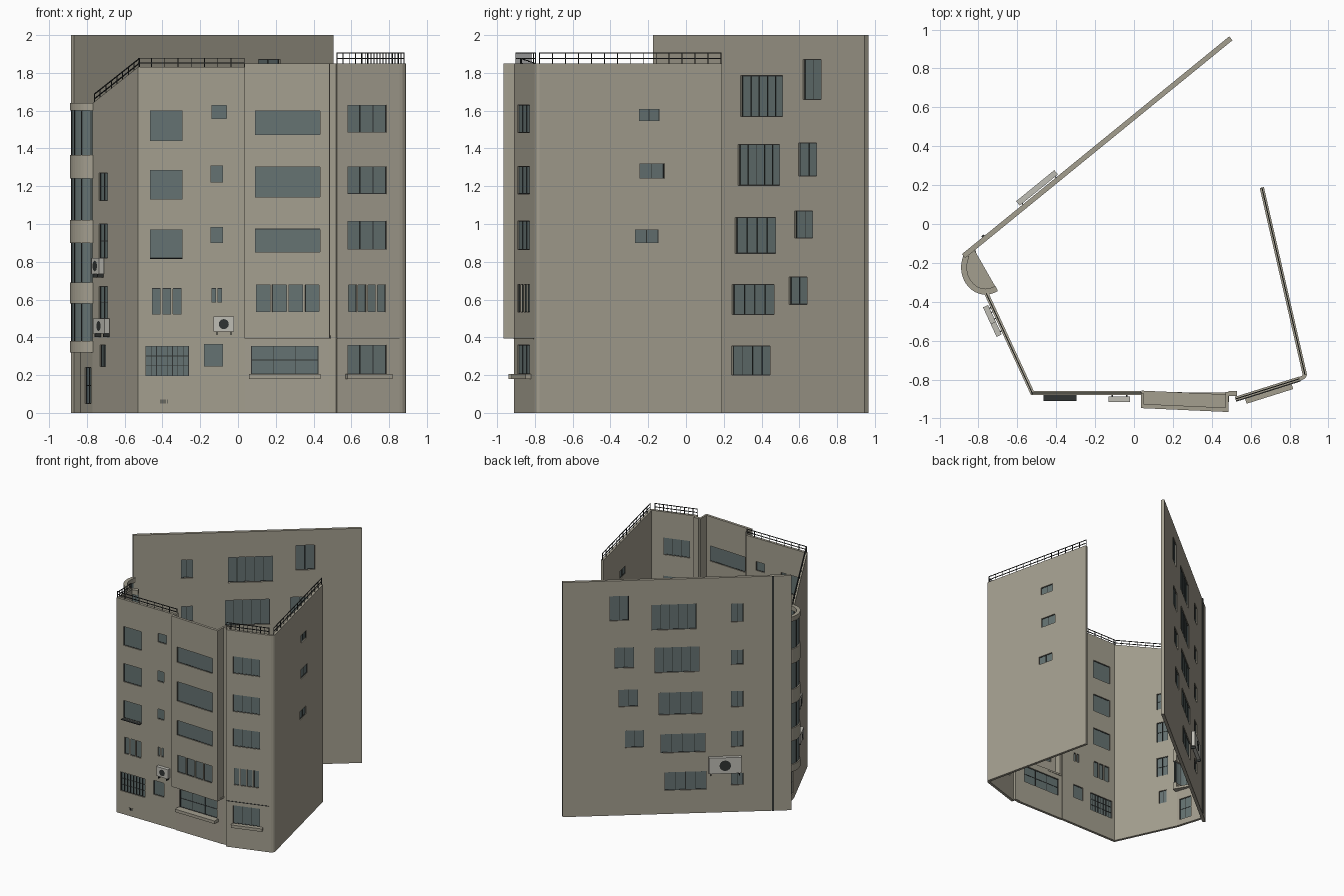
import bpy, bmesh, math
from mathutils import Vector
from mathutils.geometry import interpolate_bezier

cube = bpy.data.objects.get("Cube")
if cube:
    bpy.data.objects.remove(cube, do_unlink=True)


def material(name, rgb):
    m = bpy.data.materials.new(name)
    m.use_nodes = True
    m.diffuse_color = (*rgb, 1)
    m.node_tree.nodes["Principled BSDF"].inputs["Base Color"].default_value = (*rgb, 1)
    return m


PLASTER = material("warm grey plaster", (.37, .345, .275))
GLASS = material("blue grey glass", (.13, .17, .168))
DARK = material("dark metal", (.03, .034, .033))
WHITE = material("off white casing", (.52, .51, .46))


def make_object(name, bm, mat):
    mesh = bpy.data.meshes.new(name)
    bm.to_mesh(mesh)
    bm.free()
    mesh.materials.append(mat)
    obj = bpy.data.objects.new(name, mesh)
    bpy.context.collection.objects.link(obj)
    return obj


class Side:
    """A vertical plane over a plan line; its outside is to the right of the line."""

    def __init__(self, start, end, axis=0):
        self.a, self.b, self.axis = Vector((*start, 0)), Vector((*end, 0)), axis
        self.d = (self.b - self.a).normalized()
        self.n = Vector((self.d.y, -self.d.x, 0))
        self.length = (self.b - self.a).length

    def at(self, u, z, out=0):
        return self.a + self.d * u + self.n * out + Vector((0, 0, z))

    def span(self, p, q):
        return sorted((v - self.a[self.axis]) / self.d[self.axis] for v in (p, q))


parts = {}


def box(name, mat, side, u, z, out, slope=0):
    """Box in the side's own frame, gathered into one object per name."""
    bm = parts.setdefault(name, (bmesh.new(), mat))[0]
    v = [bm.verts.new(side.at(p, h + slope * p, o)) for o in out for h in z for p in u]
    for f in ((0, 1, 3, 2), (4, 6, 7, 5), (0, 4, 5, 1), (2, 3, 7, 6), (0, 2, 6, 4), (1, 5, 7, 3)):
        bm.faces.new([v[i] for i in f])
    bmesh.ops.recalc_face_normals(bm, faces=bm.faces[-6:])


def wall(name, side, top, holes=(), bottom=0, thick=.022, end_top=None):
    """Wall slab with real openings, made from a grid of cells."""
    end_top = end_top or top
    us = sorted({0, side.length, *[u for h in holes for u in h[0]]})
    zs = sorted({bottom, top, *[z for h in holes for z in h[1]]})
    bm = bmesh.new()

    def height(u, z):
        return top + (end_top - top) * u / side.length if z == top else z
    grid = {(u, z): bm.verts.new(side.at(u, height(u, z))) for u in us for z in zs}
    for u0, u1 in zip(us, us[1:]):
        for z0, z1 in zip(zs, zs[1:]):
            um, zm = (u0 + u1) / 2, (z0 + z1) / 2
            if not any(h[0][0] < um < h[0][1] and h[1][0] < zm < h[1][1] for h in holes):
                bm.faces.new([grid[k] for k in ((u0, z0), (u1, z0), (u1, z1), (u0, z1))])
    for vert in [v for v in bm.verts if not v.link_faces]:
        bm.verts.remove(vert)
    solid = make_object(name, bm, PLASTER).modifiers.new("thickness", "SOLIDIFY")
    solid.thickness, solid.offset = thick, -1


def windows(name, side, x, rows, bars=0, split=1, frame=.004, rails=0):
    """Column of windows; returns the openings for the wall."""
    u0, u1 = side.span(*x)
    holes, step = [], (u1 - u0) / split
    for z0, z1 in rows:
        for i in range(split):
            gap = .005 if split > 1 else 0
            p, q = u0 + i * step + gap, u0 + (i + 1) * step - gap
            holes.append(((p, q), (z0, z1)))
            box(name + "_glass", GLASS, side, (p, q), (z0, z1), (-.013, -.009))
            for k in range(bars + 2):
                c = p + (q - p - frame) * k / (bars + 1)
                box(name + "_frames", DARK, side, (c, c + frame), (z0, z1), (-.016, -.006))
            for k in range(rails + 2):
                c = z0 + (z1 - z0 - .003) * k / (rails + 1)
                box(name + "_frames", DARK, side, (p, q), (c, c + .003), (-.016, -.006))
    return holes


def railing(name, side, z, posts, slope=0, height=.058):
    for k in (.5, 1):
        h = z + height * k
        box(name, DARK, side, (0, side.length), (h - .005, h), (-.013, -.008), slope)
    for i in range(posts + 1):
        c = (side.length - .004) * i / posts
        box(name, DARK, side, (c, c + .004), (z, z + height), (-.013, -.009), slope)


def air_unit(name, side, x, z, depth=.035):
    u0, u1 = side.span(*x)
    box(name, WHITE, side, (u0, u1), z, (.006, depth))
    for u in (u0 + .015, u1 - .02):
        box(name + "_brackets", DARK, side, (u, u + .006), (z[0] - .018, z[0]), (0, depth))
    # Round fan grille on the outer face
    bm = parts.setdefault(name + "_fan", (bmesh.new(), DARK))[0]
    c, r = (u0 + u1) / 2, (z[1] - z[0]) * .33
    bm.faces.new([bm.verts.new(side.at(c + r * math.cos(t), z[0] / 2 + z[1] / 2 + r * math.sin(t), depth + .002))
                  for t in [math.tau * i / 16 for i in range(16)]])


# Plan lines, counterclockwise
back = Side((.49, .965), (-.885, -.155), 1)
left = Side((-.77, -.36), (-.53, -.88))
front = Side((-.53, -.88), (.035, -.88))
bay = Side((.035, -.947), (.485, -.967))
bay_base = Side((.035, -.885), (.485, -.89))
wing = Side((.525, -.91), (.855, -.806))
right = Side((.89, -.775), (.668, .19), 1)

# Tall back wall
holes = []
for x, z, bars in (((.31, .53), (1.57, 1.785), 4), ((.295, .515), (1.205, 1.42), 4),
                   ((.28, .495), (.845, 1.035), 3), ((.265, .485), (.52, .68), 3),
                   ((.26, .465), (.2, .355), 3), ((.64, .735), (1.66, 1.87), 1),
                   ((.615, .71), (1.255, 1.43), 1), ((.595, .69), (.925, 1.07), 1),
                   ((.565, .66), (.575, .72), 1)):
    holes += windows("back_window", back, x, [z], bars)
holes += windows("back_window", back, (.08, .14),
                 [(1.62, 1.775), (1.255, 1.38), (.895, 1.03), (.555, .69), (.23, .33)], 1)
wall("back_wall", back, 2, holes, thick=.026)
air_unit("back_air_unit", back, (.09, .25), (.345, .48))
pu = back.span(-.07, -.06)
box("back_drain_pipe", DARK, back, pu, (0, 2), (0, .008))

# Left wall with a falling top
holes = windows("left_window", left, (-.735, -.692), [(1.125, 1.27), (.82, 1), (.5, .67)], 1, rails=1)
holes += windows("left_window", left, (-.73, -.702), [(.245, .36)], 1)
wall("left_wall", left, 1.64, holes, end_top=1.83)
railing("left_railing", left, 1.64, 8, .19 / left.length, .05)
air_unit("left_air_unit_upper", left, (-.745, -.705), (.735, .82))
air_unit("left_air_unit_lower", left, (-.735, -.675), (.42, .5))

# Front wall
holes = windows("front_window", front, (-.465, -.295), [(1.44, 1.6), (1.13, 1.285), (.82, .97)], frame=.002)
holes += windows("front_window", front, (-.46, -.295), [(.52, .66)], split=3, frame=.002)
holes += windows("front_window", front, (-.49, -.26), [(.195, .355)], 7, rails=2)
holes += windows("front_window", front, (-.14, -.06), [(1.555, 1.63)], frame=.002)
holes += windows("front_window", front, (-.145, -.08), [(1.22, 1.31), (.9, .985)], frame=.002)
holes += windows("front_window", front, (-.145, -.08), [(.585, .66)], split=2, frame=.002)
holes += windows("front_window", front, (-.18, -.08), [(.245, .365)], frame=.002)
wall("front_wall", front, 1.83, holes)
railing("front_railing", front, 1.83, 8, height=.05)
air_unit("front_air_unit", front, (-.13, -.02), (.43, .51))
box("window_ledge", DARK, front, front.span(-.465, -.295), (.815, .82), (0, .03))
for i in range(4):
    c = front.span(-.41, -.4)[0] + i * .011
    box("wall_vent", DARK, front, (c, c + .005), (.05, .07), (0, .003))

# Projecting bay with a recessed ground floor
holes = windows("bay_window", bay, (.09, .435), [(1.47, 1.6), (1.14, 1.305), (.85, .975)], frame=.002)
holes += windows("bay_window", bay, (.09, .435), [(.535, .68)], split=4, frame=.002)
wall("bay_wall", bay, 1.85, holes, bottom=.4)
holes = windows("bay_base_window", bay_base, (.07, .425), [(.205, .355)], 2, rails=1)
wall("bay_base_wall", bay_base, .4, holes)
box("bay_floor", PLASTER, bay, (0, bay.length), (.395, .41), (-.09, 0))
box("bay_sill", PLASTER, bay_base, bay_base.span(.06, .437), (.18, .205), (0, .05))
wall("bay_left_return", Side((.035, -.87), (.035, -.947)), 1.85, bottom=.4, thick=.015)
wall("bay_right_return", Side((.485, -.967), (.485, -.865)), 1.85, bottom=.4, thick=.015)
column = Side((.485, -.885), (.53, -.885))
box("recess_column", PLASTER, column, (0, column.length), (0, 1.85), (-.025, 0))

# Angled wing and its rounded corner
holes = windows("wing_window", wing, (.58, .785),
                [(1.485, 1.63), (1.16, 1.305), (.865, 1.015), (.205, .36)], 2)
holes += windows("wing_window", wing, (.58, .785), [(.535, .68)], split=4, frame=.002)
wall("wing_wall", wing, 1.85, holes)
box("wing_sill", PLASTER, wing, wing.span(.57, .81), (.18, .205), (0, .03))
box("wing_cable", DARK, wing, (0, wing.length), (.39, .394), (0, .004))
railing("wing_railing", wing, 1.85, 10)
corner = [(.855, -.806), (.872, -.799), (.885, -.788), (.89, -.775)]
for p, q in zip(corner, corner[1:]):
    s = Side(p, q)
    box("rounded_corner", PLASTER, s, (0, s.length), (0, 1.85), (-.02, 0))

# Right wall
holes = []
for y, z in (((-.25, -.14), (1.545, 1.61)), ((-.245, -.115), (1.24, 1.32)), ((-.27, -.145), (.9, .97))):
    holes += windows("right_window", right, y, [z], 1)
wall("right_wall", right, 1.85, holes)
railing("right_railing", right, 1.85, 14)

# Rounded stair bay: plaster bands alternating with curved glazing
curve = interpolate_bezier(Vector((-.876, -.157)), Vector((-.93, -.29)),
                           Vector((-.81, -.41)), Vector((-.7, -.345)), 17)
edges = [.32, .38, .58, .69, .9, 1.02, 1.24, 1.365, 1.6, 1.64]
for i, (p, q) in enumerate(zip(curve, curve[1:])):
    s = Side(p, q)
    for k, z in enumerate(zip(edges, edges[1:])):
        if k % 2 == 0:
            box("stair_band", PLASTER, s, (0, s.length), z, (-.03, 0))
        else:
            box("stair_glass", GLASS, s, (0, s.length), z, (-.016, -.01))
            if i % 3 == 0:
                box("stair_mullion", DARK, s, (0, .005), z, (-.018, -.006))
bm = bmesh.new()
outline = [bm.verts.new((p.x, p.y, .34)) for p in curve] + [bm.verts.new((-.82, -.135, .34))]
bm.faces.new(outline)
floor = make_object("stair_floor", bm, PLASTER).modifiers.new("thickness", "SOLIDIFY")
floor.thickness = .02

# Entrance below the stair bay
entry = Side((-.84, -.13), (-.77, -.36))
holes = windows("entrance_door", entry, (-.81, -.777), [(.05, .24)], 1, rails=1)
wall("entrance_wall", entry, .33, holes)

for name, (bm, mat) in parts.items():
    make_object(name, bm, mat)
